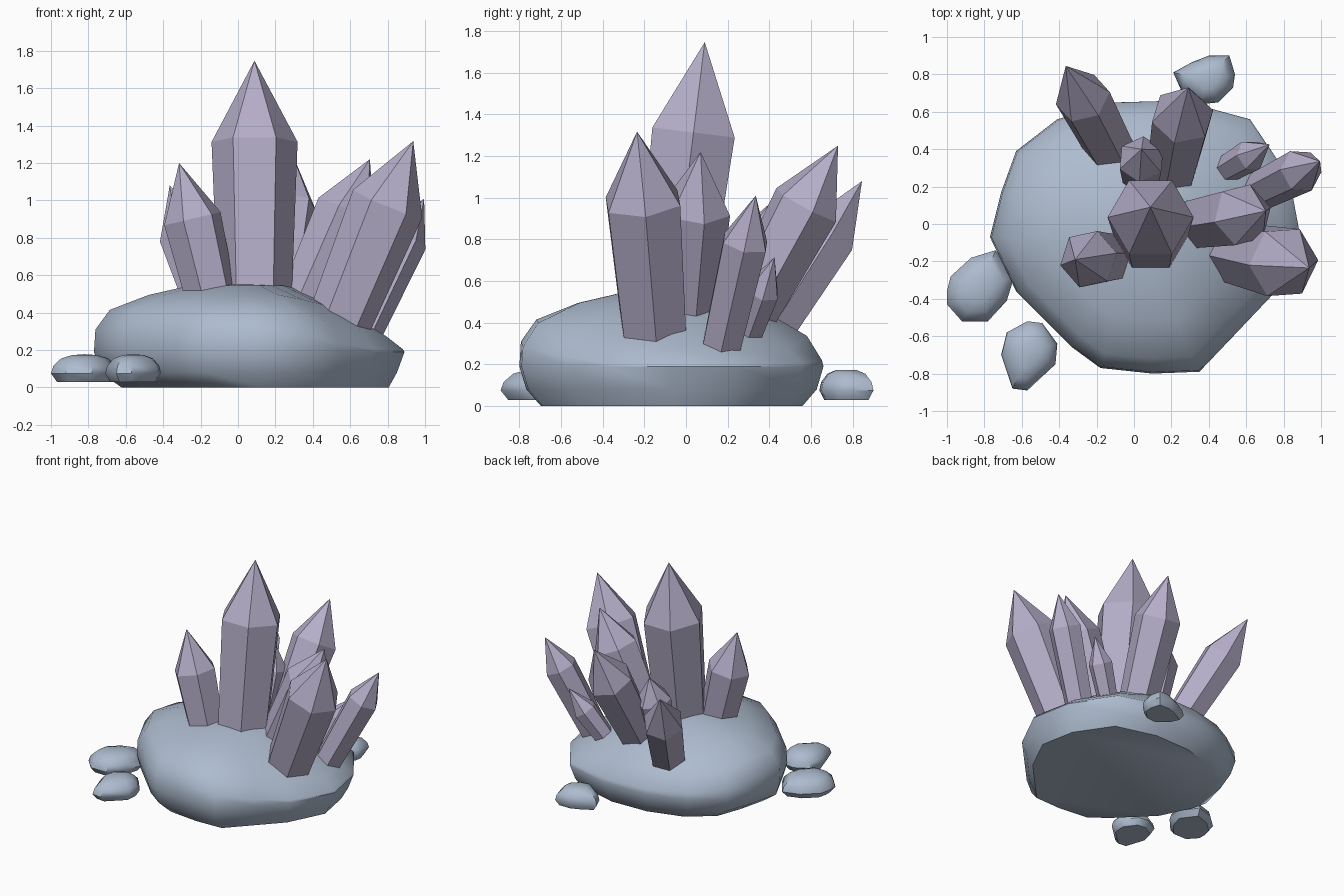
import bpy, bmesh, math
from mathutils import Vector

if "Cube" in bpy.data.objects:
    bpy.data.objects.remove(bpy.data.objects["Cube"])


def material(name, rgb):
    m = bpy.data.materials.new(name)
    m.diffuse_color = (*rgb, 1)
    m.use_nodes = True
    m.node_tree.nodes["Principled BSDF"].inputs["Base Color"].default_value = m.diffuse_color
    return m


STONE = material("stone", (0.42, 0.50, 0.62))
CRYSTAL = material("crystal", (0.46, 0.42, 0.58))


def loft(name, rings, apex, mat, smooth_angle=None):
    """Skin rings of points, flat at the bottom, closing to an apex."""
    bm = bmesh.new()
    vr = [[bm.verts.new(p) for p in ring] for ring in rings]
    n = len(vr[0])
    bm.faces.new(vr[0])
    for a, b in zip(vr, vr[1:]):
        for i in range(n):
            j = (i + 1) % n
            bm.faces.new((a[i], a[j], b[j], b[i]))
    top = bm.verts.new(apex)
    for i in range(n):
        bm.faces.new((vr[-1][i], vr[-1][(i + 1) % n], top))
    bmesh.ops.recalc_face_normals(bm, faces=bm.faces)
    me = bpy.data.meshes.new(name)
    bm.to_mesh(me)
    bm.free()
    me.materials.append(mat)
    ob = bpy.data.objects.new(name, me)
    bpy.context.collection.objects.link(ob)
    if smooth_angle:
        bpy.ops.object.select_all(action='DESELECT')
        ob.select_set(True)
        bpy.context.view_layer.objects.active = ob
        bpy.ops.object.shade_smooth_by_angle(angle=math.radians(smooth_angle))
    return ob


def stone(name, outline, centre, levels, top, shift=0.0, slope=None):
    """Boulder from a plan outline scaled at several heights."""
    cx, cy = centre
    rings = []
    for k, (s, z) in enumerate(levels):
        ring = []
        for x, y in outline:
            px, py = cx + (x - cx) * s, cy + (y - cy) * s
            if k == 0:
                px += shift
            pz = slope(px, py, z) if slope and z > 0.2 else z
            ring.append((px, py, pz))
        rings.append(ring)
    return loft(name, rings, (cx, cy, top), STONE, 45)


def crystal(name, base, tip, r0, r1, frac, twist=0):
    """Hexagonal prism flaring to a shoulder, then a point."""
    base, tip = Vector(base), Vector(tip)
    axis = (tip - base).normalized()
    u = (Vector((1, 0, 0)) - axis * axis.x).normalized()
    v = axis.cross(u)
    rings = []
    for c, r in ((base, r0), (base.lerp(tip, frac), r1)):
        angles = [math.radians(60 * i + twist) for i in range(6)]
        rings.append([c + (u * math.cos(a) + v * math.sin(a)) * r for a in angles])
    return loft(name, rings, tip, CRYSTAL)


# Main boulder: steep on the left and front, sloping down to the right and back
def fall(x, y, z):
    return max(0.205, z - 0.26 * max(0, x - 0.25) - 0.17 * max(0, y - 0.12))


stone("base_rock",
      [(-0.77, -0.07), (-0.71, 0.17), (-0.63, 0.39), (-0.41, 0.56), (-0.10, 0.65),
       (0.25, 0.66), (0.62, 0.56), (0.83, 0.25), (0.89, -0.07), (0.73, -0.39),
       (0.55, -0.58), (0.35, -0.79), (0.10, -0.80), (-0.18, -0.77),
       (-0.33, -0.66), (-0.63, -0.36)],
      (0, -0.06),
      [(0.86, 0), (0.955, 0.08), (1, 0.19), (0.99, 0.31), (0.89, 0.415),
       (0.62, 0.495), (0.33, 0.545)],
      0.56, 0.04, fall)

# Small pebbles around the boulder
PEBBLE = [(0.82, 0.03), (1, 0.075), (0.93, 0.115), (0.70, 0.155), (0.38, 0.173)]
stone("pebble_left",
      [(-1, -0.36), (-0.98, -0.28), (-0.87, -0.18), (-0.74, -0.14), (-0.64, -0.28),
       (-0.68, -0.41), (-0.78, -0.52), (-0.92, -0.52), (-1, -0.43)],
      (-0.82, -0.35), PEBBLE, 0.178)
stone("pebble_front",
      [(-0.57, -0.52), (-0.49, -0.53), (-0.41, -0.64), (-0.42, -0.75),
       (-0.57, -0.89), (-0.65, -0.88), (-0.71, -0.70), (-0.68, -0.58)],
      (-0.56, -0.69), PEBBLE, 0.178)
stone("pebble_back",
      [(0.21, 0.81), (0.31, 0.865), (0.40, 0.90), (0.51, 0.90), (0.54, 0.80),
       (0.53, 0.73), (0.45, 0.65), (0.35, 0.64), (0.25, 0.72)],
      (0.39, 0.77), PEBBLE, 0.172)

# Crystals: name, base, tip, base radius, shoulder radius, shoulder position, twist
for spec in (
    ("crystal_main", (0.09, -0.09, 0.30), (0.088, 0.09, 1.747), 0.19, 0.23, 0.70, 0),
    ("crystal_right_front", (0.48, -0.14, 0.20), (0.937, -0.235, 1.317), 0.165, 0.20, 0.70, 2),
    ("crystal_left", (-0.10, -0.185, 0.30), (-0.315, -0.19, 1.20), 0.13, 0.158, 0.67, 12),
    ("crystal_right_middle", (0.29, 0.00, 0.30), (0.705, 0.07, 1.22), 0.14, 0.17, 0.70, 15),
    ("crystal_back", (0.19, 0.22, 0.30), (0.29, 0.73, 1.25), 0.135, 0.17, 0.70, 15),
    ("crystal_back_left", (-0.07, 0.29, 0.20), (-0.365, 0.845, 1.08), 0.125, 0.15, 0.69, 5),
    ("crystal_right_back", (0.60, 0.14, 0.15), (0.995, 0.335, 1.01), 0.10, 0.12, 0.74, 2),
    ("crystal_small_right", (0.44, 0.26, 0.25), (0.725, 0.425, 0.715), 0.07, 0.087, 0.65, 10),
    ("crystal_small_middle", (0.04, 0.22, 0.35), (0.04, 0.40, 0.97), 0.10, 0.128, 0.70, 25),
):
    crystal(*spec)
